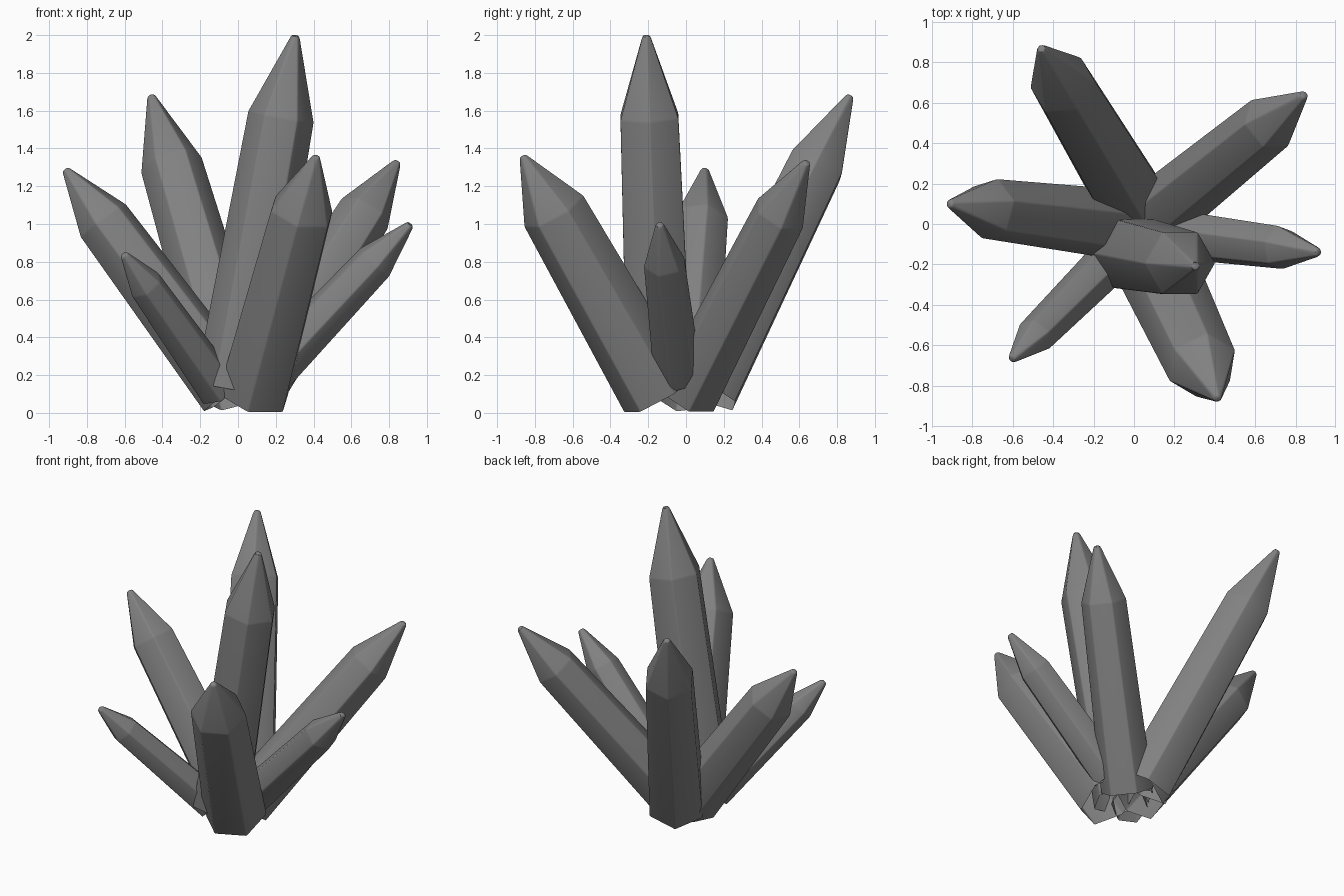
import bpy, bmesh
from math import cos, sin, radians, pi
from mathutils import Vector

if "Cube" in bpy.data.objects:
    bpy.data.objects.remove(bpy.data.objects["Cube"])

dark = bpy.data.materials.new("dark_grey")
dark.diffuse_color = (0.22, 0.22, 0.22, 1)
dark.use_nodes = True
dark.node_tree.nodes["Principled BSDF"].inputs["Base Color"].default_value = dark.diffuse_color


def crystal(name, base, tip, r_base, r_shoulder, point_len, phase):
    """Six-sided, slightly tapering shell, open below, with a blunted pyramid point."""
    base, tip = Vector(base), Vector(tip)
    length = (tip - base).length
    axis = (tip - base).normalized()
    # u is level and square to the lean, v is the upper-facing cross direction
    u = Vector((0, 0, 1)).cross(axis).normalized()
    if name == "main_crystal":
        u = (Vector((1, 0, 0)) - axis * axis.x).normalized()
    v = axis.cross(u)
    rings = [(0, r_base), (length - point_len, r_shoulder),
             (length - 0.012, 0.026), (length, 0.018)]

    bm = bmesh.new()
    loops = []
    for h, r in rings:
        loop = []
        for i in range(6):
            a = radians(phase) + i * pi / 3
            loop.append(bm.verts.new(base + axis * h + u * (r * cos(a)) + v * (r * sin(a))))
        loops.append(loop)
    for lo, hi in zip(loops, loops[1:]):
        for i in range(6):
            j = (i + 1) % 6
            bm.faces.new((lo[i], lo[j], hi[j], hi[i]))
    bm.faces.new(loops[-1])
    mesh = bpy.data.meshes.new(name)
    bm.to_mesh(mesh)
    bm.free()
    mesh.shade_smooth()
    mesh.materials.append(dark)
    ob = bpy.data.objects.new(name, mesh)
    bpy.context.collection.objects.link(ob)

    # Softly rounded ridges
    bevel = ob.modifiers.new("soft_edges", 'BEVEL')
    bevel.width = 0.008
    bevel.segments = 2
    bevel.limit_method = 'ANGLE'
    bevel.angle_limit = radians(12)


# Cluster: name, base centre, tip, base radius, shoulder radius, point length, twist
crystal("main_crystal", (-0.03, -0.14, 0.13), (0.305, -0.21, 2.0), 0.20, 0.177, 0.44, 0)
crystal("front_crystal", (0.08, -0.15, 0.10), (0.415, -0.865, 1.36), 0.205, 0.18, 0.345, 0)
crystal("back_crystal", (0.0, 0.10, 0.11), (-0.46, 0.87, 1.68), 0.195, 0.167, 0.425, 30)
crystal("left_crystal", (-0.04, -0.005, 0.11), (-0.915, 0.10, 1.29), 0.18, 0.154, 0.34, -10)
crystal("back_right_crystal", (0.065, 0.01, 0.10), (0.845, 0.64, 1.33), 0.17, 0.147, 0.355, 0)
crystal("right_crystal", (0.16, -0.045, 0.20), (0.915, -0.14, 1.0), 0.13, 0.112, 0.28, 20)
crystal("front_left_crystal", (-0.10, -0.165, 0.125), (-0.605, -0.67, 0.84), 0.118, 0.097, 0.23, 10)
